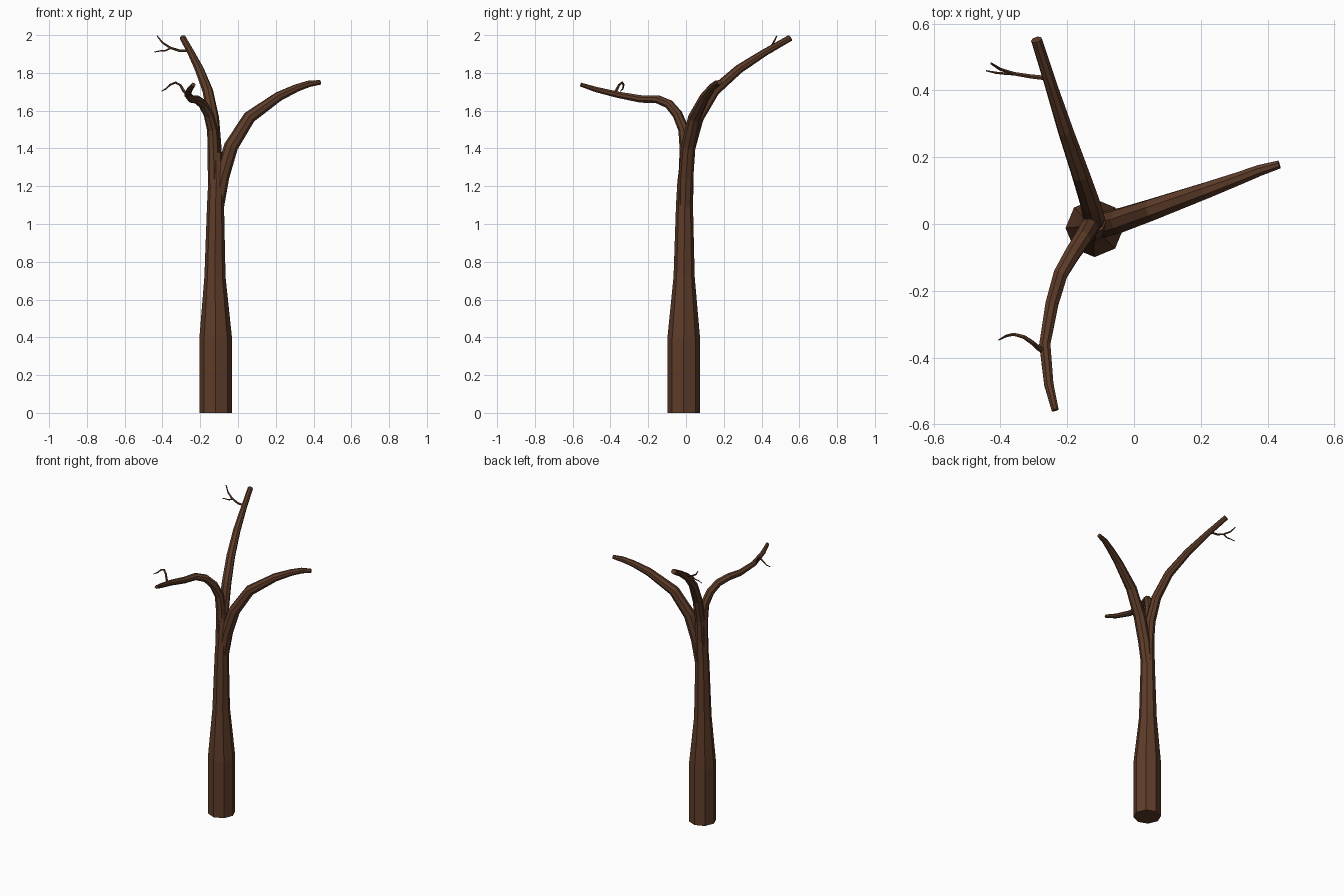
import bpy, bmesh, math
from mathutils import Vector

bark = bpy.data.materials.new("bark")
bark.diffuse_color = (0.11, 0.045, 0.022, 1)


def limb(name, path, sides):
    """Tapered flat-faced tube through (x, y, z, radius) points."""
    pts = [Vector(p[:3]) for p in path]
    bm = bmesh.new()
    rings = []
    side = Vector((1, 0, 0))
    last = len(pts) - 1
    for i, p in enumerate(pts):
        before = (p - pts[i - 1]).normalized() if i else Vector()
        after = (pts[i + 1] - p).normalized() if i < last else Vector()
        t = (before + after).normalized()
        if abs(side.dot(t)) > 0.95:
            side = Vector((0, 0, 1))
        side = (side - t * side.dot(t)).normalized()
        up = t.cross(side)
        ring = []
        for k in range(sides):
            a = 2 * math.pi * k / sides
            ring.append(bm.verts.new(p + (side * math.cos(a) + up * math.sin(a)) * path[i][3]))
        rings.append(ring)
    for lo, hi in zip(rings, rings[1:]):
        for k in range(sides):
            n = (k + 1) % sides
            bm.faces.new((lo[k], lo[n], hi[n], hi[k]))
    bm.faces.new(rings[0][::-1])
    bm.faces.new(rings[-1])
    me = bpy.data.meshes.new(name)
    bm.to_mesh(me)
    bm.free()
    me.materials.append(bark)
    ob = bpy.data.objects.new(name, me)
    bpy.context.collection.objects.link(ob)
    return ob


# Trunk
limb("trunk", [(-0.118, -0.012, 0, 0.087), (-0.118, -0.012, 0.39, 0.087),
               (-0.122, -0.010, 0.72, 0.056), (-0.119, -0.008, 1.1, 0.045),
               (-0.115, -0.003, 1.22, 0.043), (-0.117, 0.005, 1.38, 0.032)], 8)

# Three main branches
limb("right_branch", [(-0.112, -0.005, 1.08, 0.036), (-0.085, 0, 1.25, 0.039),
                      (-0.037, 0.012, 1.41, 0.038), (0.06, 0.045, 1.565, 0.034),
                      (0.215, 0.10, 1.675, 0.026), (0.31, 0.135, 1.72, 0.021),
                      (0.375, 0.16, 1.742, 0.018), (0.435, 0.178, 1.75, 0.013)], 8)
limb("back_branch", [(-0.115, 0, 1.18, 0.034), (-0.12, 0.016, 1.4, 0.033),
                     (-0.131, 0.062, 1.56, 0.031), (-0.16, 0.15, 1.705, 0.028),
                     (-0.205, 0.28, 1.82, 0.024), (-0.25, 0.42, 1.91, 0.019),
                     (-0.292, 0.552, 1.985, 0.017)], 8)
limb("front_branch", [(-0.123, -0.008, 1.12, 0.036), (-0.13, -0.003, 1.4, 0.031),
                      (-0.135, -0.012, 1.5, 0.029), (-0.155, -0.045, 1.58, 0.027),
                      (-0.185, -0.09, 1.634, 0.025), (-0.22, -0.15, 1.66, 0.023),
                      (-0.246, -0.24, 1.662, 0.021), (-0.267, -0.36, 1.684, 0.018),
                      (-0.255, -0.48, 1.713, 0.015), (-0.236, -0.557, 1.738, 0.011)], 8)

# Twigs
limb("back_twig", [(-0.255, 0.436, 1.918, 0.008), (-0.31, 0.442, 1.917, 0.007),
                   (-0.36, 0.45, 1.934, 0.006), (-0.40, 0.463, 1.96, 0.005),
                   (-0.428, 0.481, 1.996, 0.003)], 6)
limb("back_twig_fork", [(-0.355, 0.449, 1.932, 0.005), (-0.385, 0.45, 1.918, 0.004),
                        (-0.415, 0.453, 1.916, 0.0035), (-0.443, 0.459, 1.91, 0.002)], 6)
limb("front_twig", [(-0.268, -0.382, 1.685, 0.009), (-0.288, -0.37, 1.705, 0.008),
                    (-0.305, -0.355, 1.735, 0.007), (-0.33, -0.338, 1.749, 0.006),
                    (-0.36, -0.33, 1.737, 0.005), (-0.382, -0.335, 1.715, 0.004),
                    (-0.405, -0.347, 1.703, 0.002)], 6)
